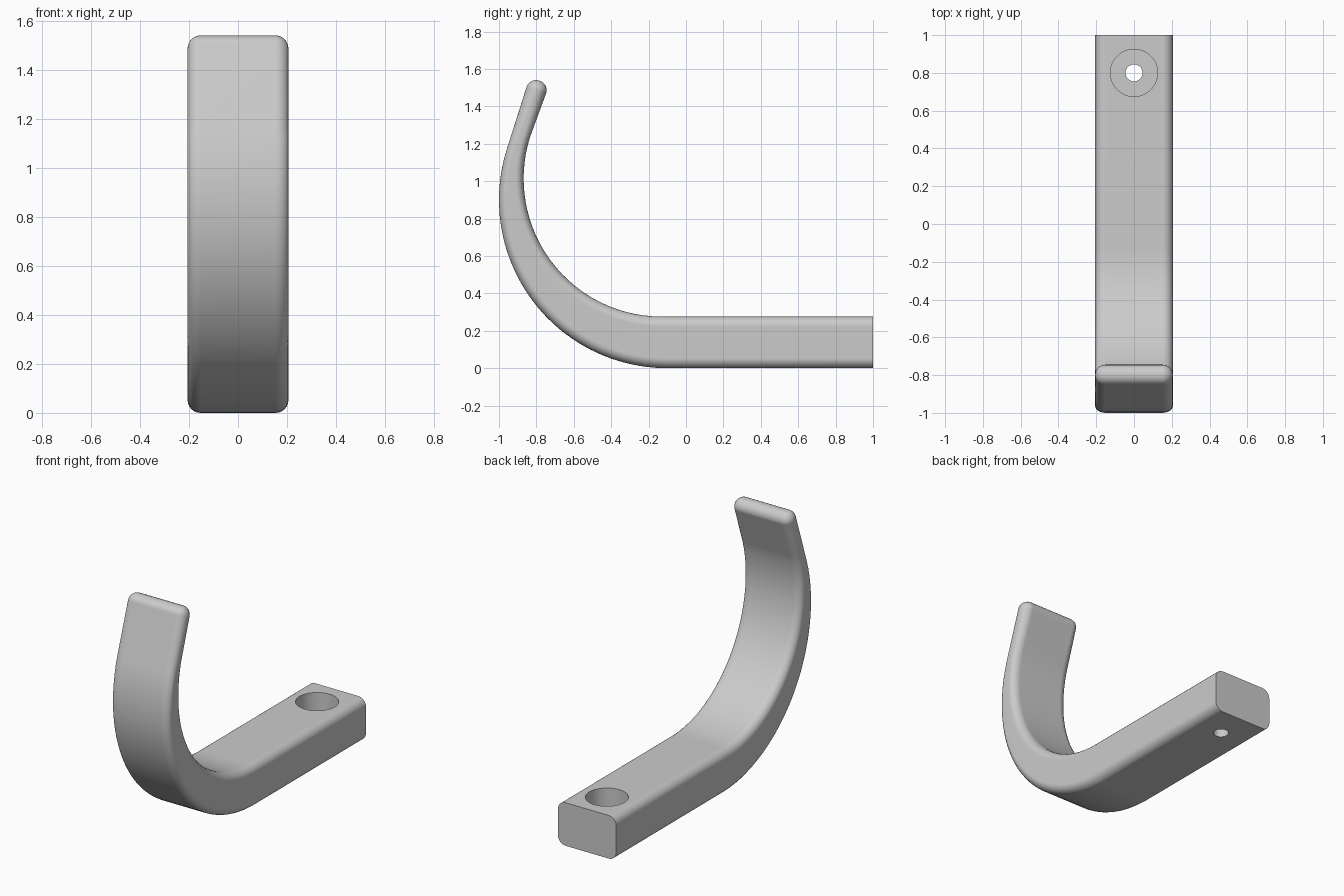
import bpy, bmesh
from math import sin, cos, pi, radians
from mathutils import Vector

if "Cube" in bpy.data.objects:
    bpy.data.objects.remove(bpy.data.objects["Cube"], do_unlink=True)

HALF_W, R = 0.206, 0.053      # half width of the bar, edge rounding
ARC_STEPS, ROUND_STEPS = 28, 6
LEAN = radians(17.5)          # lean of the straight tip

steel = bpy.data.materials.new("grey_metal")
steel.use_nodes = True
GREY = (0.6, 0.6, 0.6, 1)
steel.diffuse_color = GREY
steel.node_tree.nodes["Principled BSDF"].inputs["Base Color"].default_value = GREY


def on_arc(cy, cz, r, a):
    """Point on the bend; a = 0 at the bottom, growing towards the tip."""
    return Vector((0, cy - r * sin(a), cz - r * cos(a)))


# Stations: (outer point, inner point, inset)
stations = [(Vector((0, 1, 0)), Vector((0, 1, 0.276)), 0)]
for i in range(ARC_STEPS + 1):
    a = (pi / 2 + LEAN) * i / ARC_STEPS
    stations.append((on_arc(-0.1, 0.9, 0.9, a), on_arc(-0.13, 1.014, 0.738, a), 0))

# Rounded tip: sections shrink along a quarter circle
along = Vector((0, sin(LEAN), cos(LEAN)))
across = Vector((0, cos(LEAN), -sin(LEAN)))
tip = Vector((0, -0.8, 1.487))
for i in range(ROUND_STEPS + 1):
    t = pi / 2 * i / ROUND_STEPS
    inset = R * (1 - cos(t))
    mid, half = tip + along * R * sin(t), across * (0.055 - inset)
    stations.append((mid - half, mid + half, inset))


def section(outer, inner, inset):
    """Rounded rectangle spanning outer to inner and the bar width."""
    mid, v = (outer + inner) / 2, (inner - outer).normalized()
    r = R - inset
    hw, ht = HALF_W - inset - r, (inner - outer).length / 2 - r
    pts = []
    for k, (sx, sv) in enumerate([(1, 1), (-1, 1), (-1, -1), (1, -1)]):
        for j in range(ROUND_STEPS + 1):
            a = pi / 2 * (k + j / ROUND_STEPS)
            pts.append(mid + Vector((sx * hw + r * cos(a), 0, 0)) + v * (sv * ht + r * sin(a)))
    return pts


# Hook body: loft through the sections
bm = bmesh.new()
rings = [[bm.verts.new(p) for p in section(*s)] for s in stations]
n = len(rings[0])
for a, b in zip(rings, rings[1:]):
    for i in range(n):
        bm.faces.new((a[i], a[(i + 1) % n], b[(i + 1) % n], b[i]))
bm.faces.new(rings[0])
bm.faces.new(rings[-1])
bmesh.ops.remove_doubles(bm, verts=bm.verts[:], dist=1e-5)
bmesh.ops.recalc_face_normals(bm, faces=bm.faces[:])
mesh = bpy.data.meshes.new("hook")
bm.to_mesh(mesh)
bm.free()
hook = bpy.data.objects.new("hook", mesh)
bpy.context.collection.objects.link(hook)
mesh.materials.append(steel)


def drill(radius, bottom, top):
    """Cut a vertical round hole near the back end."""
    bpy.ops.mesh.primitive_cylinder_add(vertices=48, radius=radius, depth=top - bottom,
                                        location=(0, 0.8, (top + bottom) / 2))
    cutter = bpy.context.object
    cutter.name = "hole_cutter"
    cutter.hide_render = True
    cutter.data.materials.append(steel)
    bpy.ops.object.select_all(action="DESELECT")
    bpy.context.view_layer.objects.active = hook
    hook.select_set(True)
    mod = hook.modifiers.new("hole", "BOOLEAN")
    mod.operation, mod.solver, mod.object = "DIFFERENCE", "EXACT", cutter
    bpy.ops.object.modifier_apply(modifier=mod.name)
    bpy.data.objects.remove(cutter, do_unlink=True)


drill(0.125, 0.12, 0.4)    # wide recess for the screw head
drill(0.045, -0.1, 0.3)    # through hole

bpy.ops.object.shade_smooth_by_angle(angle=radians(35))
weighted = hook.modifiers.new("flat_faces", "WEIGHTED_NORMAL")
weighted.keep_sharp = True
